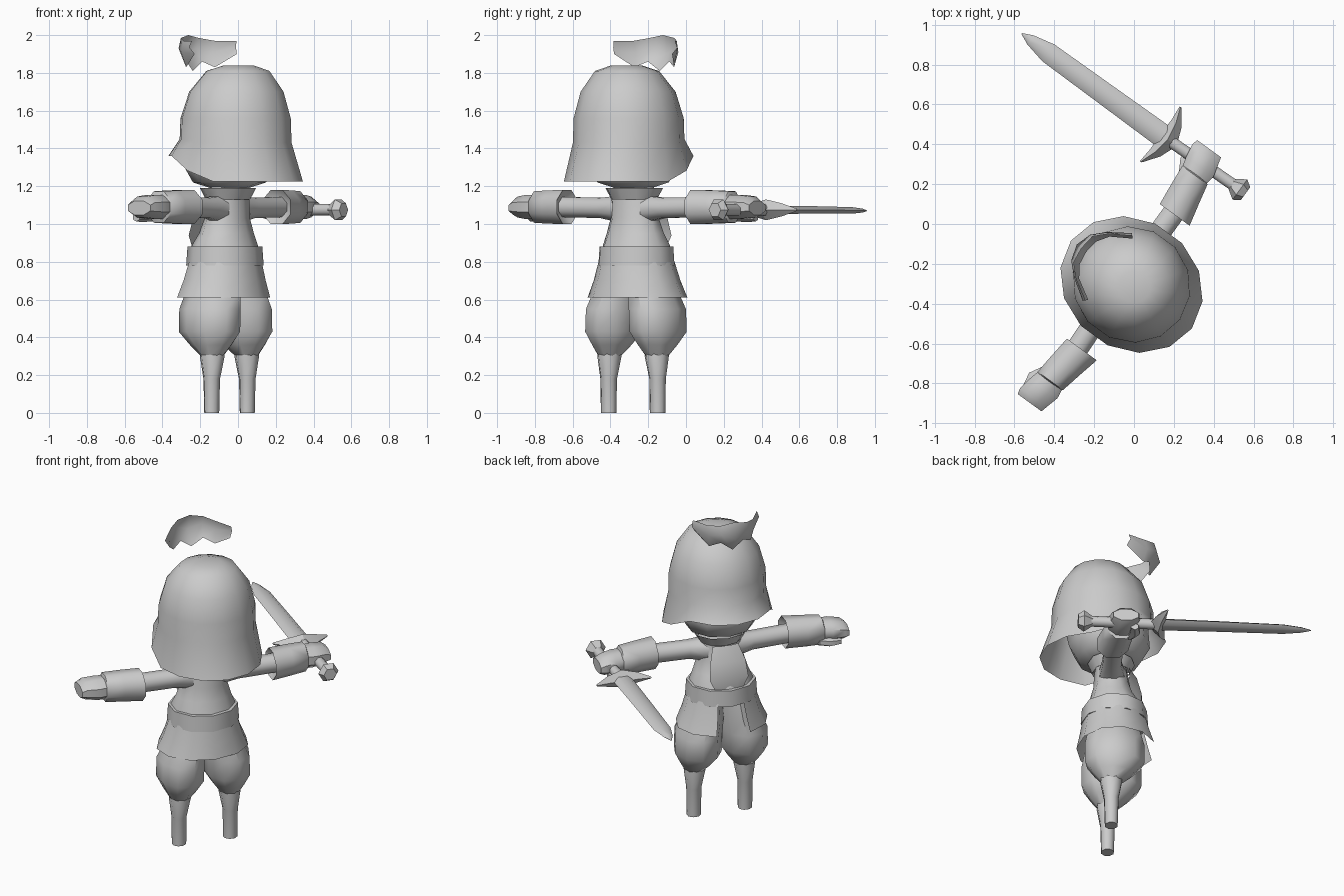
import bpy, bmesh
from math import sin, cos, pi, radians
from mathutils import Matrix

if "Cube" in bpy.data.objects:
    bpy.data.objects.remove(bpy.data.objects["Cube"])

# Whole figure is turned so that its local +y is forward
PLACE = Matrix.Translation((-0.045, -0.28, 0)) @ Matrix.Rotation(radians(54), 4, 'Z')

grey = bpy.data.materials.new("plain_grey")
grey.use_nodes = True
GREY = (0.6, 0.6, 0.6, 1)
grey.diffuse_color = GREY
grey.node_tree.nodes["Principled BSDF"].inputs["Base Color"].default_value = GREY


def skin(name, rows, wrap=True, caps=(True, True), angle=50):
    """Bridge rows of points into a surface."""
    bm = bmesh.new()
    rows = [[bm.verts.new(p) for p in row] for row in rows]
    n = len(rows[0])
    for a, b in zip(rows, rows[1:]):
        for i in range(n if wrap else n - 1):
            j = (i + 1) % n
            bm.faces.new((a[i], a[j], b[j], b[i]))
    if caps[0]:
        bm.faces.new(rows[0][::-1])
    if caps[1]:
        bm.faces.new(rows[-1])
    bmesh.ops.recalc_face_normals(bm, faces=bm.faces)
    mesh = bpy.data.meshes.new(name)
    bm.to_mesh(mesh)
    bm.free()
    mesh.materials.append(grey)
    obj = bpy.data.objects.new(name, mesh)
    bpy.context.collection.objects.link(obj)
    obj.matrix_world = PLACE
    bpy.ops.object.select_all(action='DESELECT')
    obj.select_set(True)
    bpy.context.view_layer.objects.active = obj
    bpy.ops.object.shade_smooth_by_angle(angle=radians(angle))


def loft(name, rings, sides=8, axis='z', turn=0.5, caps=(True, True), angle=50):
    """Rings are (position, half width, half depth, offset a, offset b) along an axis."""
    rows = []
    for pos, ra, rb, oa, ob in rings:
        row = []
        for i in range(sides):
            t = 2 * pi * (i + turn) / sides
            a, b = oa + ra * cos(t), ob + rb * sin(t)
            row.append({'z': (a, b, pos), 'x': (pos, a, b), 'y': (a, pos, b)}[axis])
        rows.append(row)
    skin(name, rows, caps=caps, angle=angle)


# Hood: round dome whose rim lifts over the face
SEG = 14
rows = []
for z, a, b, back in ((1.84, .08, .08, .06), (1.81, .17, .17, .055), (1.70, .25, .255, .045),
                      (1.56, .287, .30, .04), (1.43, .29, .305, .04), (1.225, .325, .375, .04)):
    row = []
    for i in range(SEG):
        t = 2 * pi * i / SEG
        away = abs(((t + pi) % (2 * pi)) - pi)
        lift = min(1, max(0, (1.6 - away) / 0.6))
        rise = 0 if z > 1.5 else 0.02 if z > 1.3 else 0.135
        row.append((a * sin(t), b * cos(t) - back, z + rise * lift))
    rows.append(row)
skin("hood", rows, caps=(True, False))

# Head inside the hood
loft("head", [(1.19, .1, .1, 0, 0), (1.22, .2, .19, 0, 0), (1.31, .25, .24, 0, 0),
              (1.45, .26, .25, 0, -.02), (1.65, .2, .2, 0, -.04)], 10)

# Crest: curved sheet floating over the brow
half = [((.0, .24, 1.81), (.0, .30, 1.90), (.0, .27, 2.0)),
        ((.07, .23, 1.86), (.08, .275, 1.93), (.08, .26, 1.985)),
        ((.13, .19, 1.83), (.14, .215, 1.91), (.14, .20, 1.97)),
        ((.19, .09, 1.90), (.21, .11, 1.935), (.20, .10, 1.97))]
mirrored = [[(-x, y, z) for x, y, z in row] for row in half[:0:-1]]
skin("crest", mirrored + half, wrap=False, caps=(False, False), angle=60)

# Torso, collar and chest plate
loft("torso", [(.84, .20, .18, 0, .03), (.89, .19, .165, 0, .03), (.95, .165, .135, 0, .02),
               (1.03, .14, .11, 0, .015), (1.12, .14, .10, 0, .01), (1.17, .13, .09, 0, .01),
               (1.23, .10, .08, 0, 0)], 10)
loft("collar", [(1.13, .13, .11, 0, .01), (1.19, .165, .14, 0, .01)], 10, caps=(False, False))
skin("chest_plate", [[(w * k, d - .02 * abs(k), z) for k in (-1, -.5, .5, 1)]
                     for z, w, d in ((.88, .09, .20), (.94, .12, .20), (1.04, .11, .175), (1.13, .08, .13))],
     wrap=False, caps=(False, False))

# Belt
loft("belt", [(.78, .215, .20, 0, .03), (.88, .208, .193, 0, .03)], 10)

# Skirt: open at the front, where its flaps hang out further
rows = []
for z, a, b, ahead in ((.80, .208, .19, .03), (.70, .24, .212, .035), (.61, .28, .235, .04)):
    row = []
    for i in range(11):
        t = radians(22 + 316 * i / 10)
        row.append((a * sin(t), b * cos(t) + ahead, z))
    rows.append(row)
skin("skirt", rows, wrap=False, caps=(False, False))

for side, s, v in (("left", -1, -.02), ("right", 1, 0)):
    # Baggy trousers narrowing to the leg
    loft(side + "_trouser", [(.30, .06, .06, s * .155, 0), (.36, .10, .12, s * .15, .01),
                             (.43, .14, .18, s * .145, .02), (.55, .14, .18, s * .14, .02),
                             (.65, .12, .16, s * .11, .02), (.78, .09, .13, s * .09, .02)], 9, turn=0)
    loft(side + "_leg", [(0, .043, .04, s * .16, 0), (.18, .045, .045, s * .16, 0),
                         (.30, .065, .068, s * .155, 0), (.36, .06, .06, s * .15, 0)], 8)
    # Arm, cuff, hand and thumb
    loft(side + "_arm", [(s * .09, .08, .075, .01, 1.08), (s * .2, .06, .058, 0, 1.085),
                         (s * .46, .06, .058, v / 2, 1.09)], 8, 'x')
    loft(side + "_cuff", [(s * .44, .06, .06, v - .01, 1.09), (s * .41, .10, .098, v - .01, 1.09),
                          (s * .53, .092, .095, v + .01, 1.09), (s * .63, .085, .09, v + .025, 1.09),
                          (s * .64, .07, .06, v + .03, 1.09)], 8, 'x')
    loft(side + "_hand", [(s * .60, .075, .07, v + .025, 1.09), (s * .68, .092, .07, v + .03, 1.09),
                          (s * .75, .088, .06, v + .045, 1.09), (s * .78, .08, .04, v + .045, 1.085)], 8, 'x')
    loft(side + "_thumb", [(s * .60, .025, .025, v + .08, 1.04), (s * .66, .035, .03, v + .105, 1.04),
                           (s * .73, .025, .022, v + .10, 1.035)], 6, 'x')

# Sword held pointing forward in one hand
U, Z = .695, 1.075
loft("sword_grip", [(-.18, .032, .032, U + .01, Z), (.25, .032, .032, U, Z)], 8, 'y')
loft("sword_pommel", [(-.235, .04, .04, U + .01, Z), (-.20, .063, .063, U + .01, Z),
                      (-.15, .03, .03, U + .01, Z)], 6, 'y', turn=0)
loft("sword_blade", [(.26, .06, .026, U, Z), (.60, .056, .023, U, Z), (.98, .052, .02, U, Z - .003),
                     (1.09, .028, .012, U, Z - .004), (1.145, .003, .003, U, Z - .005)], 6, 'y', turn=0)
skin("sword_guard", [[(U + k, y, Z + h) for y, h in ((c - t, 0), (c, t), (c + t * .8, 0), (c, -t))]
                     for k, c, t in ((-.17, .285, .006), (-.09, .255, .035), (0, .24, .055),
                                     (.09, .255, .035), (.17, .285, .006))], angle=30)
